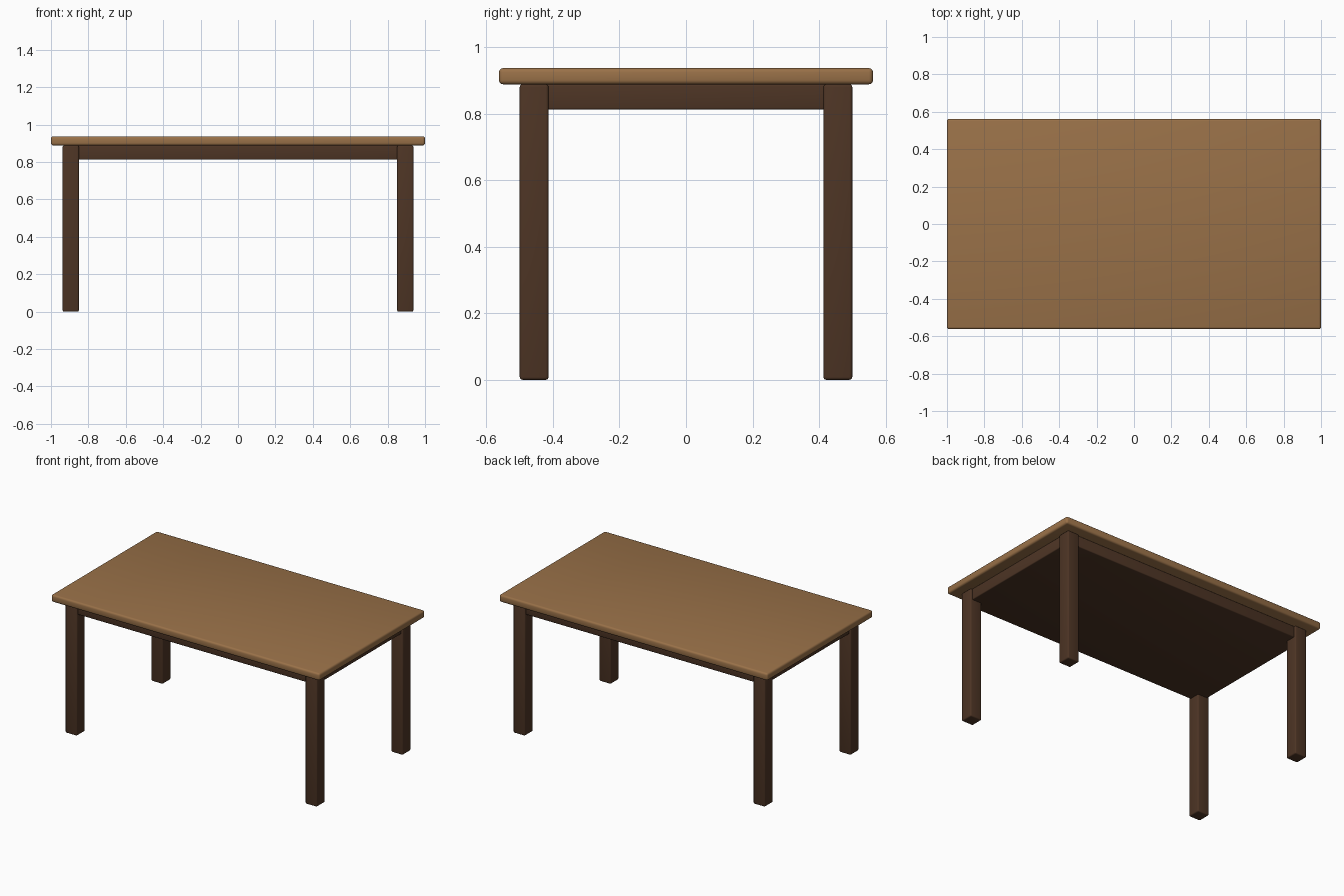
import bpy

if "Cube" in bpy.data.objects:
    bpy.data.objects.remove(bpy.data.objects["Cube"])


def material(name, rgb):
    m = bpy.data.materials.new(name)
    m.diffuse_color = (*rgb, 1)
    m.use_nodes = True
    m.node_tree.nodes["Principled BSDF"].inputs["Base Color"].default_value = m.diffuse_color
    return m


oak = material("light_wood", (0.32, 0.165, 0.065))
walnut = material("dark_wood", (0.075, 0.035, 0.018))


def box(name, lo, hi, mat, bevel):
    """Softly bevelled, smooth box between two corners."""
    center = [(a + b) / 2 for a, b in zip(lo, hi)]
    bpy.ops.mesh.primitive_cube_add(size=1, location=center)
    ob = bpy.context.object
    ob.name = name
    ob.scale = [b - a for a, b in zip(lo, hi)]
    bpy.ops.object.transform_apply(location=False, rotation=False, scale=True)
    ob.data.materials.append(mat)
    mod = ob.modifiers.new("soft_edges", 'BEVEL')
    mod.width = bevel
    mod.segments = 3
    bpy.ops.object.shade_smooth()
    return ob


TOP_Z, UNDER_Z, APRON_Z = 0.9375, 0.8885, 0.8125
LX, LY, LEG = 0.9375, 0.50, 0.0865    # outer leg faces and leg width
INSET = 0.0125                        # apron set-back from the legs

# Tabletop
box("tabletop", (-1, -0.5625, UNDER_Z), (1, 0.5625, TOP_Z), oak, 0.0125)

# Four square legs
for sx, nx in ((-1, "left"), (1, "right")):
    for sy, ny in ((-1, "front"), (1, "back")):
        cx, cy, h = sx * (LX - LEG / 2), sy * (LY - LEG / 2), LEG / 2
        box(f"{ny}_{nx}_leg", (cx - h, cy - h, 0), (cx + h, cy + h, UNDER_Z), walnut, 0.008)

# Solid apron block under the top, between the legs
ax, ay = LX - INSET, LY - INSET
box("apron", (-ax, -ay, APRON_Z), (ax, ay, UNDER_Z), walnut, 0.006)
